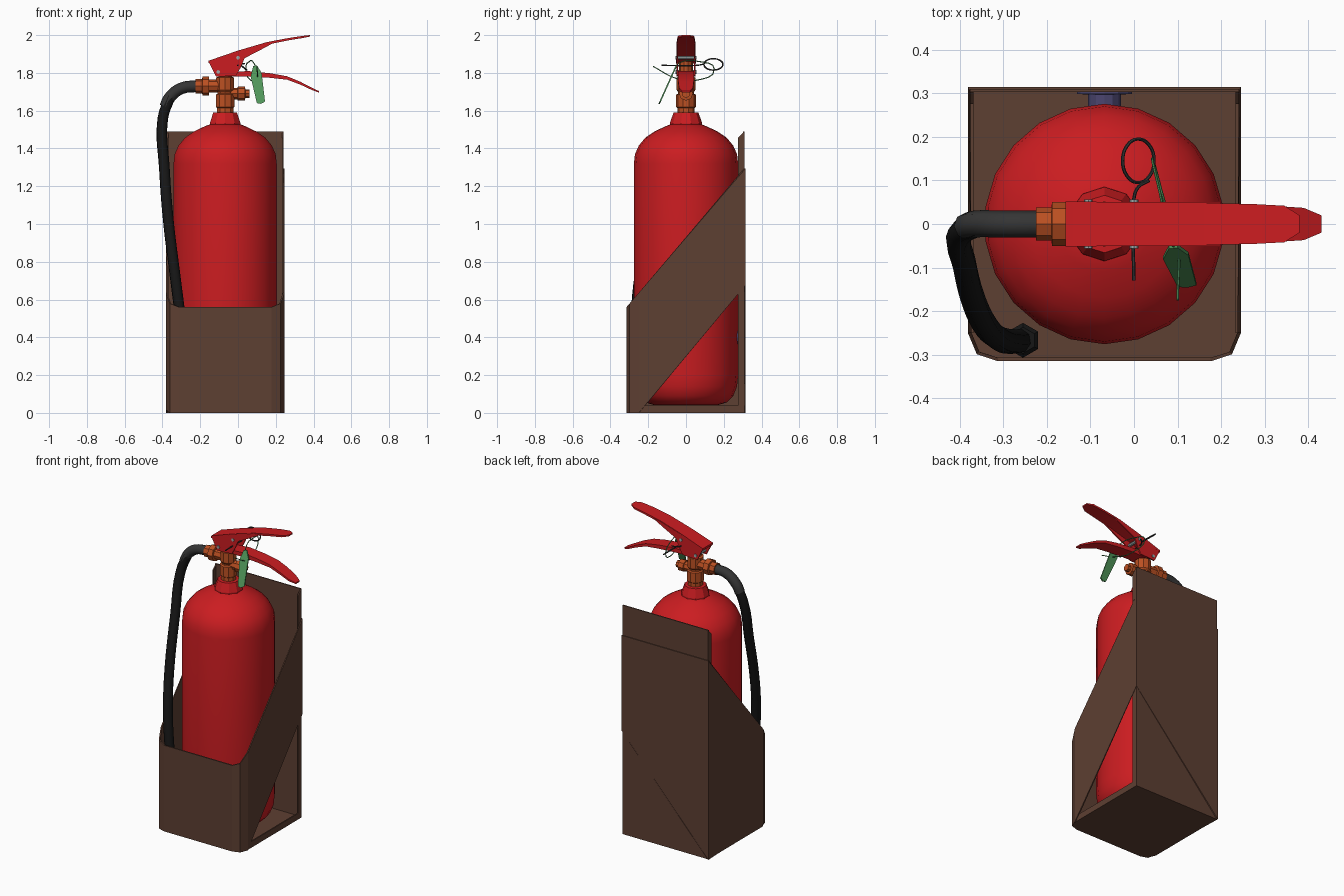
import bpy, bmesh, math
from mathutils import Vector, Matrix

if "Cube" in bpy.data.objects:
    bpy.data.objects.remove(bpy.data.objects["Cube"])

CX = -0.068  # vertical axis of the cylinder and its holder


def material(name, rgb):
    m = bpy.data.materials.new(name)
    m.diffuse_color = (*rgb, 1)
    m.use_nodes = True
    m.node_tree.nodes["Principled BSDF"].inputs["Base Color"].default_value = m.diffuse_color
    return m


RED = material("red", (0.60, 0.012, 0.015))
BROWN = material("brown", (0.11, 0.05, 0.032))
BRASS = material("orange_metal", (0.50, 0.08, 0.016))
BLACK = material("black", (0.008, 0.008, 0.008))
GREY = material("dark_grey", (0.035, 0.035, 0.035))
GREEN = material("green", (0.08, 0.30, 0.10))
PURPLE = material("mount", (0.07, 0.06, 0.16))
STEEL = material("steel", (0.35, 0.4, 0.4))


def finish(name, bm, mat, smooth=None):
    bmesh.ops.recalc_face_normals(bm, faces=bm.faces[:])
    me = bpy.data.meshes.new(name)
    bm.to_mesh(me)
    bm.free()
    ob = bpy.data.objects.new(name, me)
    bpy.context.collection.objects.link(ob)
    me.materials.append(mat)
    if smooth:
        bpy.ops.object.select_all(action='DESELECT')
        ob.select_set(True)
        bpy.context.view_layer.objects.active = ob
        bpy.ops.object.shade_smooth_by_angle(angle=math.radians(smooth))
    return ob


def loft(name, rings, mat, smooth=None):
    """Skin a list of equal-sized rings and cap both ends."""
    bm = bmesh.new()
    vs = [[bm.verts.new(p) for p in r] for r in rings]
    for a, b in zip(vs, vs[1:]):
        for i in range(len(a)):
            j = (i + 1) % len(a)
            bm.faces.new((a[i], a[j], b[j], b[i]))
    bm.faces.new(vs[0])
    bm.faces.new(vs[-1])
    return finish(name, bm, mat, smooth)


def lathe(name, profile, origin, axis, n, mat, smooth=None):
    """Revolve (radius, distance) pairs around an axis through origin."""
    rot = Vector((0, 0, 1)).rotation_difference(Vector(axis)).to_matrix()
    rings = []
    for r, h in profile:
        rings.append([Vector(origin) + rot @ Vector((r * math.sin(2 * math.pi * i / n),
                      r * math.cos(2 * math.pi * i / n), h)) for i in range(n)])
    return loft(name, rings, mat, smooth)


def tube(name, pts, radius, mat, res=1, cyclic=False, smooth_path=True):
    cu = bpy.data.curves.new(name, 'CURVE')
    cu.dimensions = '3D'
    cu.bevel_depth, cu.bevel_resolution, cu.use_fill_caps = radius, res, True
    cu.resolution_u = 4
    sp = cu.splines.new('BEZIER')
    sp.bezier_points.add(len(pts) - 1)
    for b, p in zip(sp.bezier_points, pts):
        b.co = p
        b.handle_left_type = b.handle_right_type = 'AUTO' if smooth_path else 'VECTOR'
    sp.use_cyclic_u = cyclic
    cu.materials.append(mat)
    ob = bpy.data.objects.new(name, cu)
    bpy.context.collection.objects.link(ob)
    bpy.ops.object.select_all(action='DESELECT')
    ob.select_set(True)
    bpy.context.view_layer.objects.active = ob
    bpy.ops.object.convert(target='MESH')
    bpy.ops.object.shade_smooth_by_angle(angle=math.radians(50))
    return ob


# holder: sleeve band wrapping front, diagonal sides and back
half = [(0, -0.315), (0.245, -0.315), (0.293, -0.299), (0.3135, -0.25), (0.3135, 0.315)]
outline = half + [(-x, y) for x, y in reversed(half[1:])]
bm = bmesh.new()
lo, hi = [], []
for i, (x, y) in enumerate(outline):
    lo.append(bm.verts.new((CX + x, y, max(0, 0.04 + 1.168 * (y + 0.23)))))
    hi.append(bm.verts.new((CX + x, y, 0.56 + 1.165 * (y + 0.315))))
# extra side vertices where the lower diagonal leaves the ground
for s, i in ((1, 3), (-1, len(outline) - 4)):
    lo[i].co.z = 0
n = len(outline)
for i in range(n):
    j = (i + 1) % n
    bm.faces.new((lo[i], lo[j], hi[j], hi[i]))
holder = finish("holder_sleeve", bm, BROWN)
mod = holder.modifiers.new("wall", 'SOLIDIFY')
mod.thickness, mod.offset = 0.008, -1

# holder: base sheet, back sheet and the L-shaped side flanges
base = [(CX + x * 0.985, min(y, 0.31) if y > 0 else y + 0.003) for x, y in outline]
loft("holder_base", [[(x, y, z) for x, y in base] for z in (0, 0.008)], BROWN)


def slab(name, profile, axis, a, b, mat):
    """Extrude a 2D profile between a and b along x or y."""
    f = (lambda p, t: (t, p[0], p[1])) if axis == 'x' else (lambda p, t: (p[0], t, p[1]))
    return loft(name, [[f(p, t) for p in profile] for t in (a, b)], mat)


slab("holder_back", [(CX - 0.309, 0), (CX + 0.309, 0), (CX + 0.309, 1.49), (CX - 0.309, 1.49)],
     'y', 0.303, 0.31, BROWN)
ell = [(-0.25, 0), (0.31, 0), (0.31, 1.49), (0.275, 1.455), (0.275, 0.04), (-0.25, 0.04)]
for s, side in ((-1, "left"), (1, "right")):
    slab("holder_flange_" + side, ell, 'x', CX + s * 0.309, CX + s * 0.301, BROWN)

# mounting bosses between cylinder and back sheet
for k, z in enumerate((1.2, 0.4)):
    lathe("mount_boss_%d" % k, [(0.038, 0.25), (0.038, 0.297), (0.063, 0.299), (0.063, 0.307)],
          (CX, 0, z), (0, 1, 0), 12, PURPLE)

# cylinder body and neck
lathe("cylinder_body", [(0.17, 0.042), (0.215, 0.055), (0.25, 0.09), (0.27, 0.14), (0.276, 0.2),
      (0.276, 1.32), (0.27, 1.37), (0.25, 1.415), (0.215, 1.457), (0.17, 1.488), (0.11, 1.517),
      (0.07, 1.532)], (CX, 0, 0), (0, 0, 1), 22, RED, 40)
lathe("cylinder_neck", [(0.086, 1.51), (0.085, 1.535), (0.066, 1.59), (0.04, 1.592)],
      (CX, 0, 0), (0, 0, 1), 10, RED)

# valve: upright body, hose outlet and gauge stub
lathe("valve_body", [(0.046, 1.585), (0.046, 1.615), (0.052, 1.62), (0.052, 1.685), (0.042, 1.69),
      (0.042, 1.70), (0.05, 1.71), (0.05, 1.775), (0.036, 1.78), (0.036, 1.86)],
      (CX, 0, 0), (0, 0, 1), 10, BRASS)
lathe("valve_outlet", [(0.034, 0.02), (0.034, 0.085), (0.05, 0.085), (0.05, 0.12), (0.038, 0.122),
      (0.038, 0.157)], (CX, 0, 1.73), (-1, 0, 0), 8, BRASS)
lathe("valve_stub", [(0.03, 0.02), (0.03, 0.065), (0.037, 0.067), (0.037, 0.105), (0.022, 0.107),
      (0.022, 0.128)], (CX, 0, 1.69), (1, 0, 0), 8, BRASS)


def lever(name, sections):
    """Plate lofted through (x, z_top, z_bottom, half_width) sections."""
    loft(name, [[(x, -w, b), (x, w, b), (x, w, t), (x, -w, t)] for x, t, b, w in sections], RED, 30)


# carrying handle and squeeze lever
lever("upper_handle", [(-0.157, 1.864, 0.006 + 1.845, 0.052), (0.0, 1.918, 1.904, 0.05),
      (0.153, 1.963, 1.949, 0.048), (0.27, 1.985, 1.973, 0.046), (0.345, 1.996, 1.985, 0.042),
      (0.38, 2.0, 1.992, 0.02)])
lever("lower_handle", [(-0.06, 1.80, 1.782, 0.04), (0.05, 1.81, 1.782, 0.043),
      (0.17, 1.798, 1.774, 0.043), (0.26, 1.782, 1.764, 0.042), (0.33, 1.753, 1.738, 0.041),
      (0.39, 1.722, 1.71, 0.037), (0.43, 1.703, 1.695, 0.02)])
cheek = [(-0.157, 1.862), (-0.116, 1.78), (-0.01, 1.785), (0.015, 1.83), (0.035, 1.878),
         (0.12, 1.922), (0.2, 1.965), (0.153, 1.961), (0.0, 1.915)]
for s, side in ((-1, "front"), (1, "back")):
    slab("handle_cheek_" + side, [(x, z) for x, z in cheek], 'y', s * 0.051, s * 0.043, RED)
for k, (x, z) in enumerate(((-0.105, 1.805), (0.0, 1.88))):
    lathe("rivet_%d" % k, [(0.01, -0.056), (0.01, 0.056)], (x, 0, z), (0, 1, 0), 8, STEEL)

# hose with grey sleeve and end nozzle
tube("hose_sleeve", [(-0.215, 0, 1.73), (-0.30, 0, 1.718), (-0.365, 0, 1.665), (-0.385, -0.005, 1.62)],
     0.031, GREY, 2)
tube("hose", [(-0.36, 0, 1.672), (-0.398, -0.02, 1.56), (-0.39, -0.09, 1.3), (-0.367, -0.18, 1.0),
     (-0.34, -0.235, 0.78), (-0.312, -0.262, 0.56), (-0.28, -0.27, 0.3), (-0.262, -0.268, 0.12)],
     0.029, BLACK, 2)
lathe("hose_nozzle", [(0.04, 0.05), (0.04, 0.15), (0.03, 0.16)], (-0.255, -0.267, 0), (0, 0, 1), 6, BLACK)

# safety pin with pull ring
tube("safety_pin", [(0, -0.13, 1.84), (0, 0.06, 1.84), (0.01, 0.085, 1.845), (0.035, 0.1, 1.85)],
     0.004, GREY)
ring = [(0.01 + 0.036 * math.cos(a), 0.145 + 0.05 * math.sin(a), 1.845 - 0.03 * math.cos(a))
        for a in (i * math.pi / 4 for i in range(8))]
tube("pull_ring", ring, 0.004, GREY, cyclic=True)

# cable tie and tag
tube("tag_tie", [(0.1, -0.175, 1.835), (0.1, -0.05, 1.77), (0.07, 0.05, 1.76), (0.042, 0.15, 1.82),
     (0.06, 0.07, 1.86), (0.085, -0.04, 1.85), (0.097, -0.058, 1.82)], 0.003, GREEN)
tag = [(0.08, 1.835), (0.1, 1.84), (0.125, 1.80), (0.143, 1.648), (0.122, 1.636), (0.1, 1.64), (0.067, 1.78)]
loft("tag", [[(x, -0.055 - (1.83 - z) * 0.45 + d, z) for x, z in tag] for d in (-0.004, 0.004)], GREEN)
